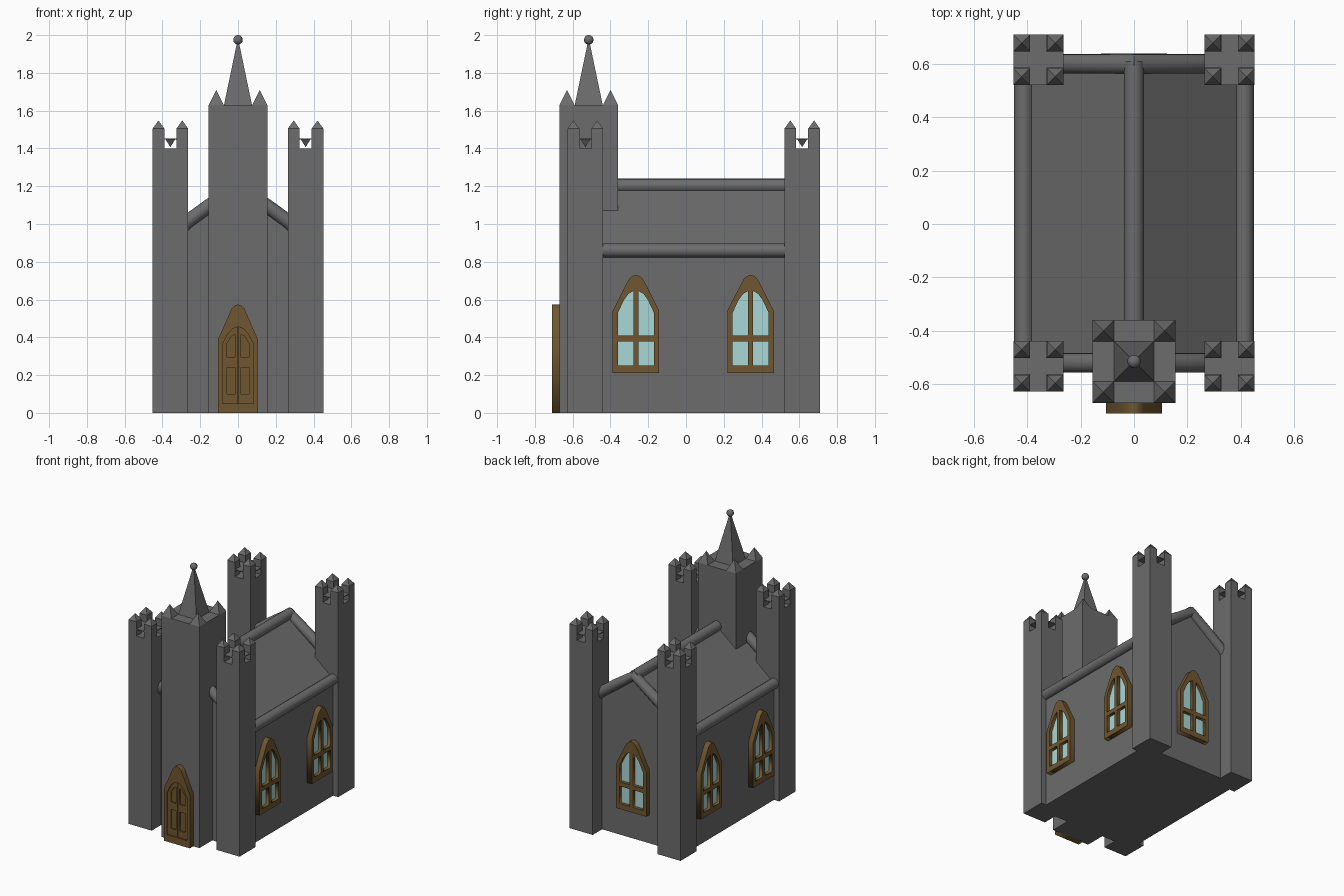
import bpy, bmesh, math
from mathutils import Matrix, Vector

if "Cube" in bpy.data.objects:
    bpy.data.objects.remove(bpy.data.objects["Cube"])


def material(name, rgb):
    m = bpy.data.materials.new(name)
    m.diffuse_color = (*rgb, 1)
    m.use_nodes = True
    m.node_tree.nodes["Principled BSDF"].inputs["Base Color"].default_value = m.diffuse_color
    return m


STONE = material("stone", (0.15, 0.15, 0.15))
WOOD = material("wood", (0.16, 0.095, 0.03))
GLASS = material("glass", (0.40, 0.68, 0.68))


def finish(name, mesh, mat, smooth=False):
    ob = bpy.data.objects.new(name, mesh)
    bpy.context.collection.objects.link(ob)
    mesh.materials.clear()
    mesh.materials.append(mat)
    if smooth:
        bpy.ops.object.select_all(action='DESELECT')
        ob.select_set(True)
        bpy.context.view_layer.objects.active = ob
        bpy.ops.object.shade_smooth_by_angle(angle=math.radians(35))
    return ob


def from_bm(name, bm, mat=STONE, smooth=False):
    bmesh.ops.recalc_face_normals(bm, faces=bm.faces)
    me = bpy.data.meshes.new(name)
    bm.to_mesh(me)
    bm.free()
    return finish(name, me, mat, smooth)


def box(bm, lo, hi):
    lo, hi = Vector(lo), Vector(hi)
    bmesh.ops.create_cube(bm, size=1, matrix=Matrix.Translation((lo + hi) / 2)
                          @ Matrix.Diagonal((*(hi - lo), 1)))


def pyramid(bm, x, y, z, half, h):
    # square pyramid with base at z; negative h points down
    r = half * math.sqrt(2)
    bmesh.ops.create_cone(bm, cap_ends=True, segments=4, radius1=r if h > 0 else 0,
                          radius2=0 if h > 0 else r, depth=abs(h),
                          matrix=Matrix.Translation((x, y, z + h / 2)) @ Matrix.Rotation(math.pi / 4, 4, 'Z'))


def curve_mesh(name, loops, dims, mat, cyclic, matrix=Matrix(), smooth=False, **props):
    cu = bpy.data.curves.new(name + "_path", 'CURVE')
    cu.dimensions = dims
    for key, val in props.items():
        setattr(cu, key, val)
    for pts in loops:
        sp = cu.splines.new('POLY')
        sp.points.add(len(pts) - 1)
        for p, co in zip(sp.points, pts):
            p.co = (*co, 1) if len(co) == 3 else (*co, 0, 1)
        sp.use_cyclic_u = cyclic
    tmp = bpy.data.objects.new(name + "_tmp", cu)
    bpy.context.collection.objects.link(tmp)
    dg = bpy.context.evaluated_depsgraph_get()
    me = bpy.data.meshes.new_from_object(tmp.evaluated_get(dg))
    bpy.data.objects.remove(tmp)
    me.transform(matrix)
    return finish(name, me, mat, smooth)


def panel(name, loops, near, far, place, mat=WOOD):
    # flat outline with holes, filling from near to far along its facing direction
    return curve_mesh(name, loops, '2D', mat, True,
                      place @ Matrix.Translation((0, 0, (near + far) / 2)),
                      fill_mode='BOTH', extrude=(far - near) / 2)


def tube(name, pts):
    return curve_mesh(name, [pts], '3D', STONE, False, smooth=True, fill_mode='FULL',
                      bevel_depth=0.037, bevel_resolution=6, use_fill_caps=True)


def facing(x, y, deg):
    return Matrix.Translation((x, y, 0)) @ Matrix.Rotation(math.radians(deg), 4, 'Z') @ Matrix.Rotation(math.pi / 2, 4, 'X')


def mirrored(half):
    # right half bottom to top -> closed symmetric outline
    return half + [(-x, z) for x, z in reversed(half) if x > 0]


# Main hall with pitched roof
bm = bmesh.new()
prof = mirrored([(0.41, 0), (0.41, 0.86), (0, 1.2)])
f = bm.faces.new([bm.verts.new((x, -0.52, z)) for x, z in prof])
ext = bmesh.ops.extrude_face_region(bm, geom=[f])
bmesh.ops.translate(bm, vec=(0, 1.12, 0), verts=[v for v in ext['geom'] if isinstance(v, bmesh.types.BMVert)])
from_bm("hall", bm)

# Round trim along ridge, eaves and gables
tube("ridge_trim", [(0, -0.52, 1.203), (0, 0.61, 1.203)])
for side, s in (("right", 1), ("left", -1)):
    tube("eave_trim_" + side, [(s * 0.412, -0.5, 0.86), (s * 0.412, 0.58, 0.86)])
gable = [(0.41, 0.87), (0.265, 1.015), (0.155, 1.095), (0, 1.205)]
for end, y in (("front", -0.52), ("back", 0.6)):
    tube("gable_trim_" + end, [(x, y, z) for x, z in mirrored(gable)])

# Four corner towers with merlons
for end, cy in (("front", -0.533), ("back", 0.615)):
    for side, s in (("right", 1), ("left", -1)):
        bm = bmesh.new()
        cx, h, n = s * 0.358, 0.094, 0.031
        box(bm, (cx - h, cy - h, 0), (cx + h, cy + h, 1.4))
        for a in (-1, 1):
            for b in (-1, 1):
                x, y = cx + a * (h - n), cy + b * (h - n)
                box(bm, (x - n, y - n, 1.4), (x + n, y + n, 1.505))
                pyramid(bm, x, y, 1.505, n, 0.043)
        box(bm, (cx - h, cy - n, 1.447), (cx + h, cy + n, 1.452))
        box(bm, (cx - n, cy - h, 1.447), (cx + n, cy + h, 1.452))
        pyramid(bm, cx, cy, 1.447, 0.025, -0.04)
        from_bm(f"corner_tower_{end}_{side}", bm)

# Central tower, corner spikes and spire
ty = -0.515
bm = bmesh.new()
box(bm, (-0.155, ty - 0.155, 0), (0.155, ty + 0.155, 1.63))
for a in (-1, 1):
    for b in (-1, 1):
        pyramid(bm, a * 0.115, ty + b * 0.115, 1.63, 0.04, 0.08)
pyramid(bm, 0, ty, 1.63, 0.074, 0.355)
from_bm("central_tower", bm)
bm = bmesh.new()
bmesh.ops.create_uvsphere(bm, u_segments=20, v_segments=12, radius=0.025, matrix=Matrix.Translation((0, ty, 1.975)))
from_bm("spire_ball", bm, smooth=True)

# Arched windows
frame = mirrored([(0.123, 0.21), (0.123, 0.54), (0.05, 0.685), (0.035, 0.71), (0.018, 0.725), (0, 0.73)])
low = [(0.014, 0.25), (0.095, 0.25), (0.095, 0.378), (0.014, 0.378)]
high = [(0.014, 0.41), (0.095, 0.41), (0.095, 0.53), (0.065, 0.595), (0.04, 0.63), (0.014, 0.645)]


def flip(pts):
    return [(-x, z) for x, z in pts]


panes = [low, flip(low), high, flip(high)]
spots = [("back", 0, 0.6, 180)]
for s, side in ((1, "right"), (-1, "left")):
    spots += [(side + "_front", s * 0.41, -0.265, s * 90), (side + "_rear", s * 0.41, 0.342, s * 90)]
for label, x, y, deg in spots:
    place = facing(x, y, deg)
    panel("window_frame_" + label, [frame] + panes, -0.01, 0.038, place)
    panel("window_glass_" + label, panes, -0.005, 0.015, place, GLASS)

# Arched door: surround, two leaves and recessed panels
place = facing(0, -0.67, 0)
outer = mirrored([(0.105, 0), (0.105, 0.39), (0.05, 0.515), (0.035, 0.55), (0.018, 0.568), (0, 0.575)])
inner = mirrored([(0.083, 0.05), (0.083, 0.36), (0.055, 0.415), (0.03, 0.445), (0, 0.457)])
panel("door_surround", [outer, inner], -0.01, 0.04, place)
panel("door_back", [inner], -0.005, 0.02, place)
leaf = [(0.002, 0.05), (0.083, 0.05), (0.083, 0.36), (0.055, 0.415), (0.03, 0.445), (0.002, 0.457)]
lower = [(0.015, 0.1), (0.057, 0.1), (0.057, 0.24), (0.015, 0.24)]
upper = [(0.015, 0.295), (0.057, 0.295), (0.057, 0.37), (0.035, 0.405), (0.015, 0.415)]
for side, fn in (("right", list), ("left", flip)):
    panel("door_leaf_" + side, [fn(leaf), fn(lower), fn(upper)], 0.0, 0.03, place)
